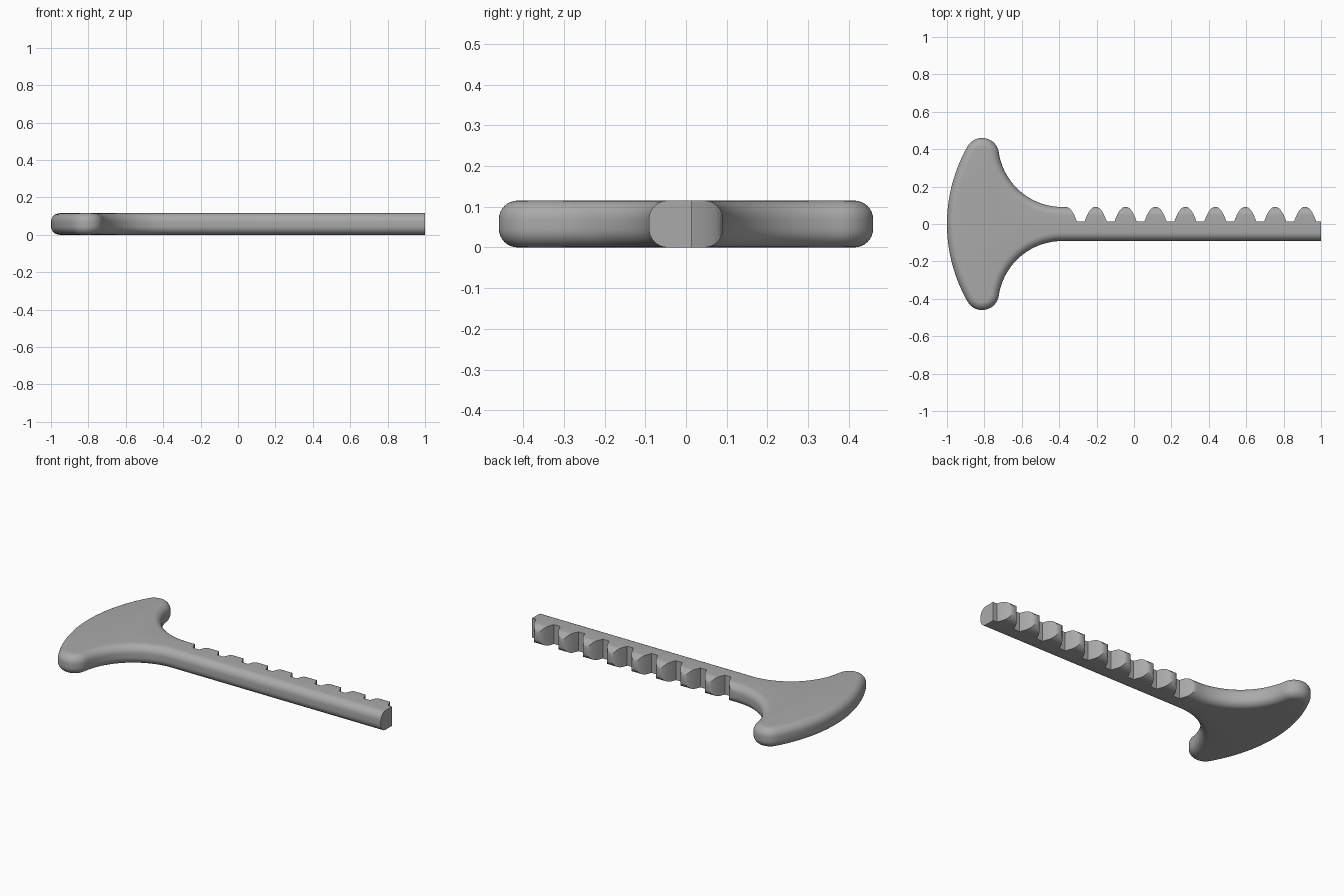
import bpy, bmesh, math

if "Cube" in bpy.data.objects:
    bpy.data.objects.remove(bpy.data.objects["Cube"], do_unlink=True)

HEIGHT, FILLET, STEM = 0.115, 0.046, 0.091
TIP_X, TIP_Y, TIP_R = -0.812, 0.37, 0.09
NECK_Y, NECK_R = 0.434, 0.343
VALLEY, PITCH, FIRST = 0.014, 0.16, -0.365

gray = bpy.data.materials.new("plain_gray")
gray.use_nodes = True
color = (0.4, 0.4, 0.4, 1)
gray.diffuse_color = color
gray.node_tree.nodes["Principled BSDF"].inputs["Base Color"].default_value = color


def arc(cx, cy, r, a0, a1, n):
    return [(cx + r * math.cos(a0 + (a1 - a0) * i / n),
             cy + r * math.sin(a0 + (a1 - a0) * i / n)) for i in range(n + 1)]


# Tangent arcs: the neck touches the tip from outside, the big back arc from inside
neck_x = TIP_X + math.sqrt((NECK_R + TIP_R) ** 2 - (NECK_Y - TIP_Y) ** 2)
k = 1 + TIP_X
back_r = (k * k + TIP_Y ** 2 - TIP_R ** 2) / (2 * (k - TIP_R))
back_x = back_r - 1
neck_a = math.atan2(NECK_Y - TIP_Y, neck_x - TIP_X)
back_a = math.atan2(TIP_Y, TIP_X - back_x)


def outline(d):
    """Plan outline moved inward by d, the cut stem end staying in place."""
    half = [(1, STEM - d)]
    half += arc(neck_x, NECK_Y, NECK_R + d, 1.5 * math.pi, math.pi + neck_a, 28)
    half += arc(TIP_X, TIP_Y, TIP_R - d, neck_a, back_a, 20)[1:]
    half += arc(back_x, 0, back_r - d, back_a, math.pi, 16)[1:]
    return half + [(x, -y) for x, y in reversed(half[:-1])]


def loft(name, rings):
    """Closed solid through rings of (outline, height)."""
    bm = bmesh.new()
    loops = [[bm.verts.new((x, y, z)) for x, y in pts] for pts, z in rings]
    for a, b in zip(loops, loops[1:]):
        for i in range(len(a)):
            j = (i + 1) % len(a)
            bm.faces.new((a[i], a[j], b[j], b[i]))
    bm.faces.new(loops[0])
    bm.faces.new(loops[-1])
    bmesh.ops.recalc_face_normals(bm, faces=bm.faces)
    mesh = bpy.data.meshes.new(name)
    bm.to_mesh(mesh)
    bm.free()
    obj = bpy.data.objects.new(name, mesh)
    bpy.context.collection.objects.link(obj)
    mesh.materials.append(gray)
    return obj


# Body with rounded upper and lower edges
rings = []
for side in (0, 1):
    for i in range(9):
        a = math.pi / 2 * (i / 8 if side == 0 else 1 - i / 8)
        rise = FILLET * (1 - math.cos(a))
        z = rise if side == 0 else HEIGHT - rise
        rings.append((outline(FILLET * (1 - math.sin(a))), z))
body = loft("toothed_handle", rings)

# Cutter leaving a row of domed teeth along the back of the stem
scallop = []
for tooth in range(9):
    for i in range(0 if tooth else 8, 17):
        t = i / 8 - 1
        scallop.append((FIRST + PITCH * tooth + 0.059 * t,
                        VALLEY + 0.0775 * (1 - abs(t) ** 2.2)))
scallop += [(1.1, VALLEY), (1.1, 0.2), (FIRST, 0.2)]
cutter = loft("tooth_cutter", [(scallop, -0.1), (scallop, 0.3)])
cutter.hide_render = True

cut = body.modifiers.new("teeth", "BOOLEAN")
cut.operation = "DIFFERENCE"
cut.solver = "EXACT"
cut.object = cutter
bpy.ops.object.select_all(action="DESELECT")
body.select_set(True)
bpy.context.view_layer.objects.active = body
bpy.ops.object.modifier_apply(modifier=cut.name)
bpy.data.objects.remove(cutter, do_unlink=True)
bpy.ops.object.shade_smooth_by_angle(angle=math.radians(30))
